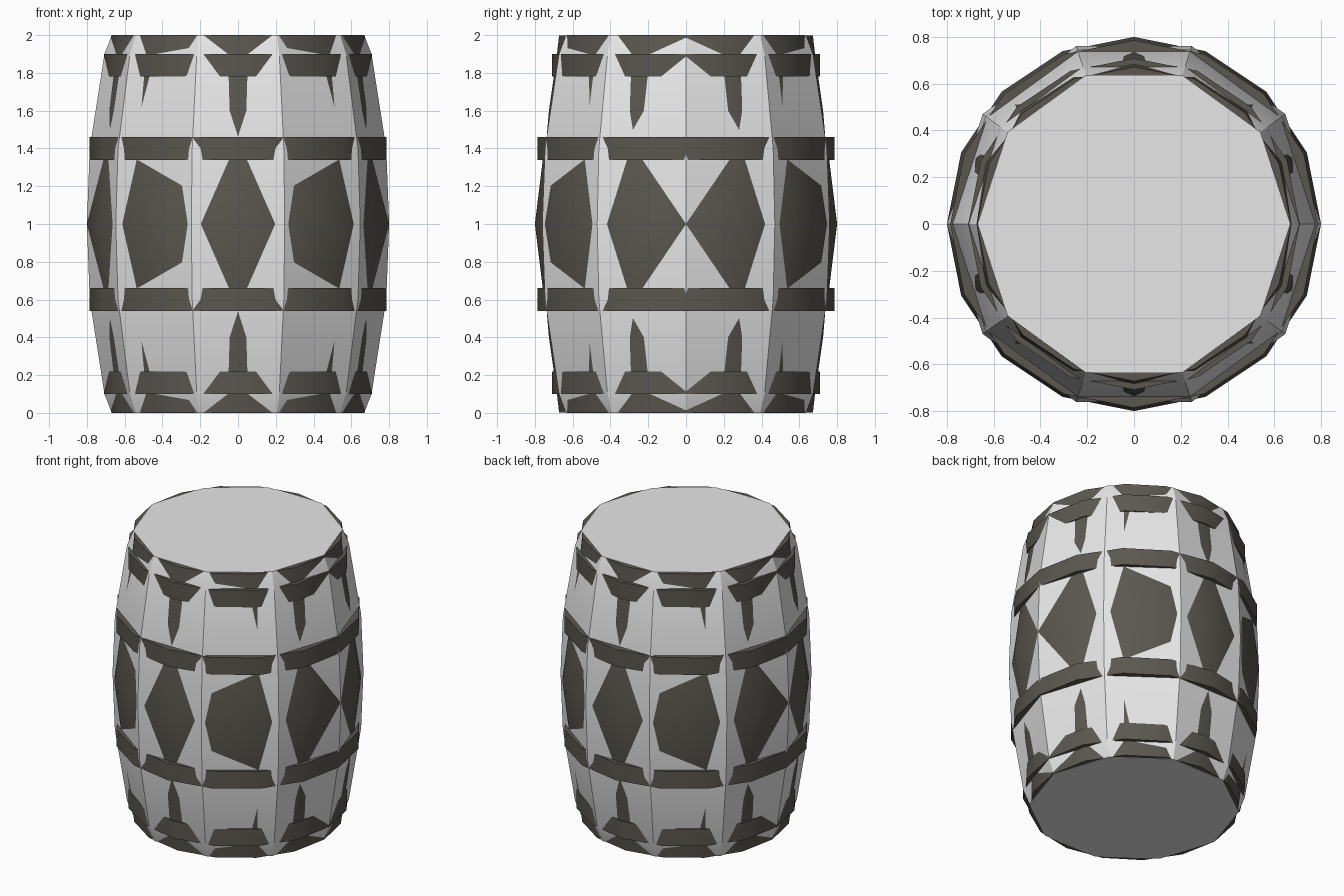
import bpy, bmesh, math

if "Cube" in bpy.data.objects:
    bpy.data.objects.remove(bpy.data.objects["Cube"])

def make_mat(name, rgb):
    m = bpy.data.materials.new(name)
    m.diffuse_color = (*rgb, 1)
    m.use_nodes = True
    m.node_tree.nodes["Principled BSDF"].inputs["Base Color"].default_value = m.diffuse_color
    return m

pale = make_mat("pale grey", (0.8, 0.8, 0.8))
dark = make_mat("dark iron", (0.105, 0.095, 0.08))

def lathe(name, profile, sides, mat, closed=False):
    """Sweep (radius, z) points round the z axis; cap the ends or close the loop."""
    bm = bmesh.new()
    rings = []
    for r, z in profile:
        rings.append([bm.verts.new((r * math.cos(2 * math.pi * i / sides),
                                    r * math.sin(2 * math.pi * i / sides), z))
                      for i in range(sides)])
    pairs = list(zip(rings, rings[1:]))
    if closed:
        pairs.append((rings[-1], rings[0]))
    else:
        bm.faces.new(rings[0])
        bm.faces.new(rings[-1])
    for a, b in pairs:
        for i in range(sides):
            j = (i + 1) % sides
            bm.faces.new((a[i], a[j], b[j], b[i]))
    bmesh.ops.recalc_face_normals(bm, faces=bm.faces)
    me = bpy.data.meshes.new(name)
    bm.to_mesh(me)
    bm.free()
    me.materials.append(mat)
    ob = bpy.data.objects.new(name, me)
    bpy.context.collection.objects.link(ob)
    bpy.ops.object.select_all(action='DESELECT')
    ob.select_set(True)
    bpy.context.view_layer.objects.active = ob
    bpy.ops.object.shade_smooth_by_angle(angle=math.radians(30))
    return ob

def mirrored(half):
    """Half profile given from the middle up, mirrored about z = 1."""
    return [(r, 2 - z) for r, z in reversed(half[1:])] + half

# Ten-sided pale shell
lathe("barrel_shell", mirrored([(0.8, 1), (0.785, 1.4), (0.707, 1.9), (0.668, 2)]), 10, pale)

# Sixteen-sided dark core that pokes through the flat shell panels
lathe("barrel_core", mirrored([(0.8, 1), (0.757, 1.35), (0.7375, 1.46), (0.7257, 1.6),
                               (0.683, 1.9), (0.672, 1.998)]), 16, dark)

# Four straight hoops
for name, r, z0, z1 in (("upper_rim_hoop", 0.709, 1.78, 1.9),
                        ("upper_middle_hoop", 0.786, 1.34, 1.46),
                        ("lower_middle_hoop", 0.786, 0.54, 0.66),
                        ("lower_rim_hoop", 0.709, 0.1, 0.22)):
    lathe(name, [(r, z0), (r, z1), (r - 0.06, z1), (r - 0.06, z0)], 16, dark, closed=True)
